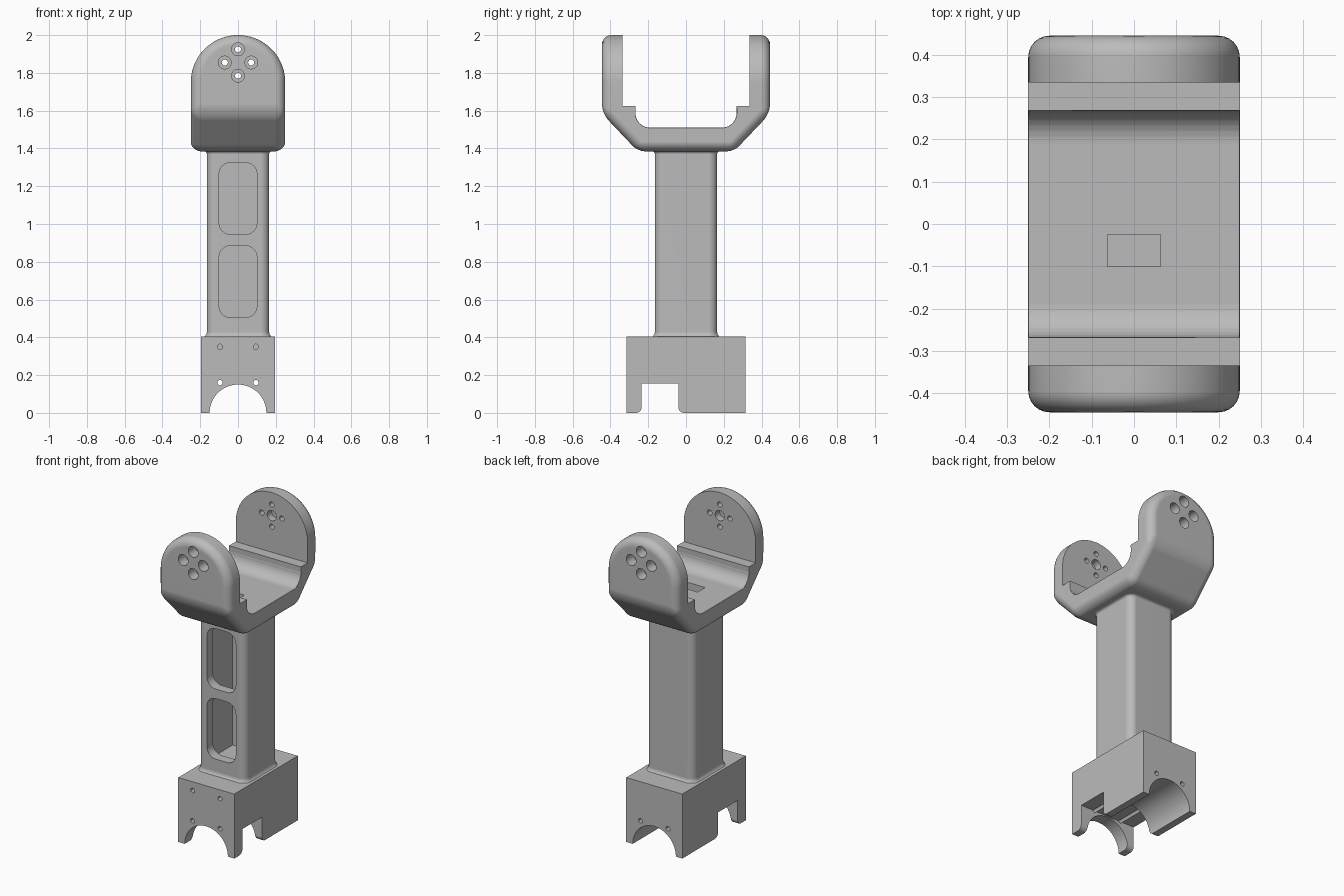
import bpy, bmesh, math
from mathutils import Vector

cube = bpy.data.objects.get("Cube")
if cube:
    bpy.data.objects.remove(cube, do_unlink=True)

grey = bpy.data.materials.new("plain grey")
grey.use_nodes = True
grey.diffuse_color = (0.5, 0.5, 0.5, 1)
grey.node_tree.nodes["Principled BSDF"].inputs["Base Color"].default_value = (0.5, 0.5, 0.5, 1)


def finish(bm, name):
    bmesh.ops.recalc_face_normals(bm, faces=bm.faces)
    mesh = bpy.data.meshes.new(name)
    bm.to_mesh(mesh)
    bm.free()
    mesh.materials.append(grey)
    ob = bpy.data.objects.new(name, mesh)
    bpy.context.collection.objects.link(ob)
    return ob


def prism(name, points, axis, lo, hi):
    """Extrude a 2D outline along x (outline is y,z) or along y (outline is x,z)."""
    bm = bmesh.new()
    at = (lambda p, t: (t, p[0], p[1])) if axis == "x" else (lambda p, t: (p[0], t, p[1]))
    a = [bm.verts.new(at(p, lo)) for p in points]
    b = [bm.verts.new(at(p, hi)) for p in points]
    bm.faces.new(a)
    bm.faces.new(b)
    for i in range(len(a)):
        j = (i + 1) % len(a)
        bm.faces.new((a[i], a[j], b[j], b[i]))
    return finish(bm, name)


def arc(cx, cz, r, start, end, n):
    angles = [math.radians(start + (end - start) * i / n) for i in range(n + 1)]
    return [(cx + r * math.cos(a), cz + r * math.sin(a)) for a in angles]


def rounded(cx, cz, w, h, r, n=8):
    """Rounded rectangle given by centre and half sizes."""
    pts = []
    for k, (sx, sz) in enumerate(((1, 1), (-1, 1), (-1, -1), (1, -1))):
        pts += arc(cx + sx * (w - r), cz + sz * (h - r), r, 90 * k, 90 * k + 90, n)
    return pts


def box(x, y0, y1, z0, z1):
    return prism("cutter", [(-x, z0), (x, z0), (x, z1), (-x, z1)], "y", y0, y1)


def hole(x, z, r, y0, y1, n=24):
    return prism("cutter", arc(x, z, r, 0, 360, n)[:-1], "y", y0, y1)


def apply(ob, mod):
    bpy.context.view_layer.objects.active = ob
    bpy.ops.object.modifier_apply(modifier=mod.name)


def combine(ob, cutter, operation="DIFFERENCE"):
    mod = ob.modifiers.new("cut", "BOOLEAN")
    mod.operation, mod.solver, mod.object = operation, "EXACT", cutter
    apply(ob, mod)
    bpy.data.objects.remove(cutter, do_unlink=True)


def smooth(ob):
    bpy.ops.object.select_all(action="DESELECT")
    ob.select_set(True)
    bpy.context.view_layer.objects.active = ob
    bpy.ops.object.shade_smooth_by_angle(angle=math.radians(30))
    mod = ob.modifiers.new("even shading", "WEIGHTED_NORMAL")
    mod.keep_sharp = True


# Mounting base: block with a lengthwise arch and a rounded cross notch
base = box(0.195, -0.315, 0.315, 0, 0.405)
base.name = "mounting_base"
combine(base, hole(0, 0, 0.15, -0.5, 0.5, 64))
notch = [(-0.27, -0.05), (-0.27, 0)] + arc(-0.265, 0.03, 0.03, -90, 0, 6)
notch += [(-0.235, 0.155), (-0.04, 0.155)] + arc(-0.01, 0.03, 0.03, 180, 270, 6)
notch += [(-0.005, 0), (-0.005, -0.05)]
combine(base, prism("cutter", notch, "x", -0.5, 0.5))
for x in (-0.095, 0.095):
    combine(base, hole(x, 0.16, 0.014, -0.5, 0.5))
    combine(base, hole(x, 0.35, 0.014, -0.5, -0.235))
smooth(base)

# Column: rounded square shaft with flared ends
rings = [(0.165 + 0.025 * (1 - math.sin(a)), 0.4 + 0.03 * (1 - math.cos(a)))
         for a in [math.pi / 2 * i / 6 for i in range(7)]]
rings += [(0.165 + 0.015 * (1 - math.cos(a)), 1.37 + 0.015 * math.sin(a))
          for a in [math.pi / 2 * i / 5 for i in range(6)]] + [(0.18, 1.4)]
bm = bmesh.new()
loops = [[bm.verts.new((x, y, z)) for x, y in rounded(0, 0, h, h, h - 0.12)] for h, z in rings]
for low, high in zip(loops, loops[1:]):
    for i in range(len(low)):
        j = (i + 1) % len(low)
        bm.faces.new((low[i], low[j], high[j], high[i]))
bm.faces.new(loops[0])
bm.faces.new(loops[-1])
column = finish(bm, "column")
combine(column, box(0.125, -0.105, 0.125, 0.46, 1.34))
for z in (0.695, 1.135):
    combine(column, prism("cutter", rounded(0, z, 0.1, 0.19, 0.06), "y", -0.3, -0.08))
combine(column, box(0.063, -0.1, -0.025, 1.3, 1.5))
smooth(column)

# Fork: outer body with rounded cheeks
half = [(0.255, 1.385), (0.445, 1.585), (0.445, 2.1)]
outline = half + [(-y, z) for y, z in reversed(half)]
fork = prism("fork", outline, "x", -0.3, 0.3)
cheek = [(-0.25, 1.3), (0.25, 1.3)] + arc(0, 1.75, 0.25, 0, 180, 48)
combine(fork, prism("cutter", cheek, "y", -0.6, 0.6), "INTERSECT")
bevel = fork.modifiers.new("round", "BEVEL")
bevel.width, bevel.segments = 0.05, 6
bevel.limit_method, bevel.angle_limit = "ANGLE", math.radians(30)
bevel.use_clamp_overlap = False
apply(fork, bevel)

# Opening between the cheeks, with a ledge and a curved floor on each side
half = arc(0.19, 1.588, 0.078, -90, 0, 8) + [(0.268, 1.625), (0.335, 1.625), (0.335, 2.2)]
opening = half + [(-y, z) for y, z in reversed(half)]
combine(fork, prism("cutter", opening, "x", -0.5, 0.5))

# Soften the open floor edges
bm = bmesh.new()
bm.from_mesh(fork.data)
edges = [e for e in bm.edges
         if all(abs(v.co.x) > 0.249 and 1.505 < v.co.z < 1.6 and abs(v.co.y) < 0.2685 for v in e.verts)
         and any(f.normal.z > 0.05 and abs(f.normal.x) < 0.1 for f in e.link_faces)]
bmesh.ops.bevel(bm, geom=edges, offset=0.025, segments=4, profile=0.5, affect="EDGES", clamp_overlap=True)
bm.to_mesh(fork.data)
bm.free()

# Screw holes, hub sockets and cable slot
for side in (-1, 1):
    for x, z in ((0, 1.925), (0, 1.785), (0.07, 1.855), (-0.07, 1.855)):
        combine(fork, hole(x, z, 0.016, *sorted((side * 0.3, side * 0.6))))
        combine(fork, hole(x, z, 0.034, *sorted((side * 0.375, side * 0.6))))
    combine(fork, hole(0, 1.855, 0.032, *sorted((side * 0.3, side * 0.38))))
combine(fork, box(0.063, -0.1, -0.025, 1.3, 1.6))
smooth(fork)
